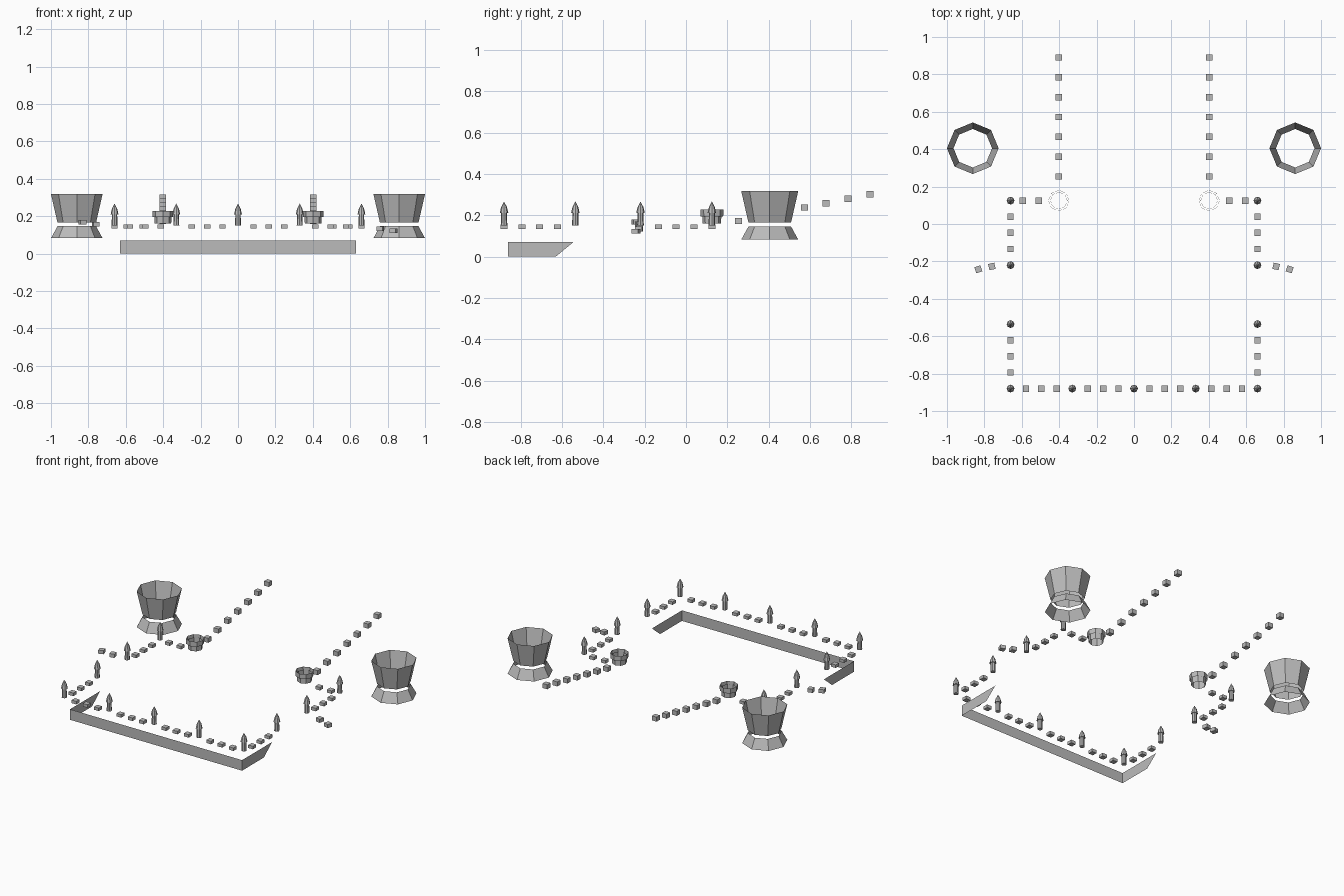
import bpy, bmesh, math
from mathutils import Matrix, Vector

cube = bpy.data.objects.get("Cube")
if cube:
    bpy.data.objects.remove(cube)

grey = bpy.data.materials.new("plain_grey")
grey.use_nodes = True
shade = (0.5, 0.5, 0.5, 1)
grey.diffuse_color = shade
grey.node_tree.nodes["Principled BSDF"].inputs["Base Color"].default_value = shade


def finish(name, bm):
    mesh = bpy.data.meshes.new(name)
    bm.to_mesh(mesh)
    bm.free()
    mesh.materials.append(grey)
    obj = bpy.data.objects.new(name, mesh)
    bpy.context.collection.objects.link(obj)
    return obj


def lathe(bm, profile, centre, sides=8):
    """Open flat-sided surface of revolution; profile is (radius, z) from the bottom up."""
    rings = []
    for r, z in profile:
        rings.append([bm.verts.new((centre[0] + r * math.cos(math.tau * i / sides),
                                    centre[1] + r * math.sin(math.tau * i / sides), z))
                      for i in range(sides)])
    for a, b in zip(rings, rings[1:]):
        for i in range(sides):
            j = (i + 1) % sides
            bm.faces.new((a[i], a[j], b[j], b[i]))
    return rings


def block(name, x, y, z, height=0.02, turn=0.0):
    bm = bmesh.new()
    bmesh.ops.create_cube(bm, size=1, matrix=Matrix.Translation((x, y, z))
                          @ Matrix.Rotation(turn, 4, "Z")
                          @ Matrix.Diagonal((0.034, 0.034, height, 1)))
    finish(name, bm)


def post(name, x, y):
    bm = bmesh.new()
    shaft = lathe(bm, [(0.016, 0.15), (0.014, 0.212)], (x, y))
    bm.faces.new(list(reversed(shaft[0])))
    tip = lathe(bm, [(0.021, 0.21), (0.014, 0.24)], (x, y))
    bm.faces.new(list(reversed(tip[0])))
    top = bm.verts.new((x, y, 0.267))
    for i in range(8):
        bm.faces.new((tip[1][i], tip[1][(i + 1) % 8], top))
    finish(name, bm)


def blocks_between(name, start, end):
    """Three low blocks evenly spaced between two posts."""
    for i in range(1, 4):
        p = Vector(start).lerp(Vector(end), i / 4)
        block(f"{name}_{i}", p.x, p.y, 0.145)


# Low front wall: thin sheets with slanted side ends
W, F, H = 0.632, -0.86, 0.07
bm = bmesh.new()
low = [bm.verts.new((x, y, 0)) for x, y in ((-W, -0.63), (-W, F), (W, F), (W, -0.63))]
high = [bm.verts.new((x, y, H)) for x, y in ((-W, -0.545), (-W, F), (W, F), (W, -0.545))]
for i in range(3):
    bm.faces.new((low[i], low[i + 1], high[i + 1], high[i]))
finish("front_wall", bm)

# Front row of posts and blocks
front_x = [-0.66, -0.33, 0, 0.33, 0.66]
for i, x in enumerate(front_x):
    post(f"front_post_{i}", x, -0.88)
for i, (a, b) in enumerate(zip(front_x, front_x[1:])):
    blocks_between(f"front_block_{i}", (a, -0.88), (b, -0.88))

for side, s in (("left", 1), ("right", -1)):
    # Side posts and blocks
    for place, y in (("front", -0.535), ("middle", -0.22), ("back", 0.125)):
        post(f"{side}_{place}_post", 0.66 * s, y)
    blocks_between(f"{side}_front_block", (0.66 * s, -0.535), (0.66 * s, -0.88))
    blocks_between(f"{side}_back_block", (0.66 * s, 0.125), (0.66 * s, -0.22))

    # Short link from the back post to the small tub
    for i, x in enumerate((0.51, 0.595)):
        block(f"{side}_link_block_{i}", x * s, 0.125, 0.145)

    # Curving outer steps: one side descends, the other climbs
    for i, (x, y, rise) in enumerate(((0.76, -0.227, 0.012), (0.832, -0.242, 0.022))):
        block(f"{side}_outer_step_{i}", x * s, y, 0.145 - rise * s, 0.024,
              -math.radians(12 + 6 * i) * s)

    # Rising row of blocks to the back
    for i in range(7):
        block(f"{side}_rising_block_{i}", 0.402 * s, 0.254 + 0.106 * i,
              0.173 + 0.0214 * i, 0.03)

    # Small tub with a wider separate band
    bm = bmesh.new()
    lathe(bm, [(0.045, 0.16), (0.046, 0.212)], (0.402 * s, 0.125))
    lathe(bm, [(0.055, 0.195), (0.056, 0.228)], (0.402 * s, 0.125))
    finish(f"{side}_small_tub", bm)

    # Large open cup over a flared skirt
    for part, profile in (("cup", [(0.103, 0.165), (0.138, 0.318)]),
                          ("skirt", [(0.138, 0.082), (0.103, 0.146)])):
        bm = bmesh.new()
        lathe(bm, profile, (0.862 * s, 0.405))
        finish(f"{side}_large_{part}", bm)
